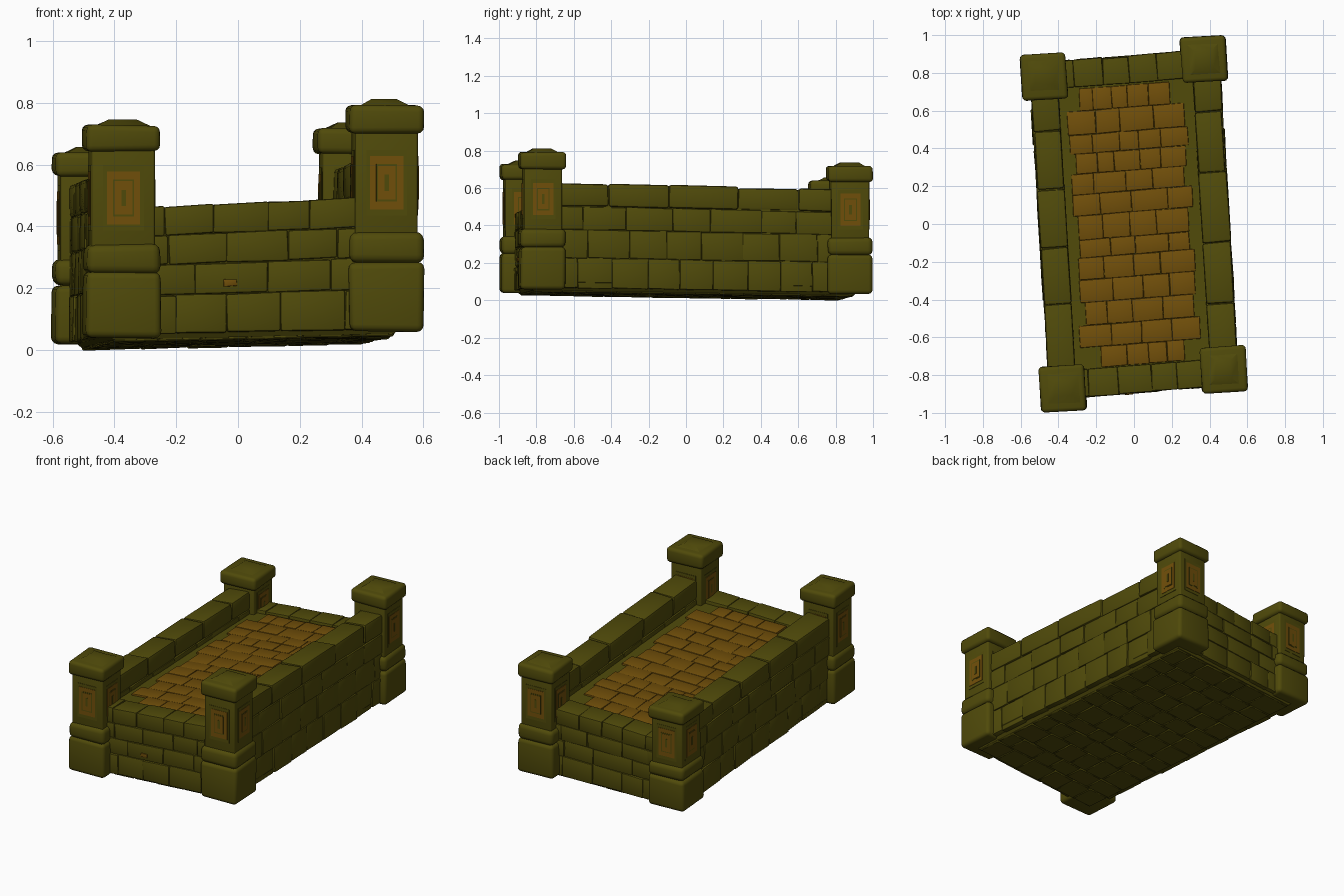
import bpy, bmesh, random
from math import radians
from mathutils import Matrix, Vector

random.seed(4)
cube = bpy.data.objects.get("Cube")
if cube:
    bpy.data.objects.remove(cube)


def material(name, rgb):
    m = bpy.data.materials.new(name)
    m.use_nodes = True
    m.diffuse_color = (*rgb, 1)
    m.node_tree.nodes["Principled BSDF"].inputs["Base Color"].default_value = (*rgb, 1)
    return m


MOSS = material("mossy_stone", (0.08, 0.069, 0.003))
OCHRE = material("ochre_stone", (0.165, 0.078, 0.003))


def block(bm, lo, hi, bevel=0.015, jitter=0.005, segments=2):
    """Add one worn stone between two corners."""
    lo, hi = Vector(lo), Vector(hi)
    verts = bmesh.ops.create_cube(bm, size=1)["verts"]
    for v in verts:
        v.co = (lo + hi) / 2 + v.co * (hi - lo)
        v.co += Vector([random.uniform(-jitter, jitter) for _ in range(3)])
    if bevel:
        edges = list({e for v in verts for e in v.link_edges})
        bmesh.ops.bevel(bm, geom=edges, offset=bevel, segments=segments,
                        profile=0.5, affect='EDGES', clamp_overlap=True)


def splits(a, b, n, shift=0.0):
    """Uneven joint positions along a course."""
    step = (b - a) / n
    inner = [a + step * (i + shift + random.uniform(-0.15, 0.15)) for i in range(1, n)]
    return [a] + inner + [b]


def lean(co):
    """Skew the straight layout into the crooked stance of the bridge."""
    u, v, z = co
    return Vector((u - 0.06 * v, v + 0.08 * u,
                   z + (0.02 + 0.06 * z) * u - (0.015 + 0.015 * z) * v))


def finish(name, bm, mat, matrix=None):
    for v in bm.verts:
        v.co = matrix @ v.co if matrix else lean(v.co)
    me = bpy.data.meshes.new(name)
    bm.to_mesh(me)
    bm.free()
    me.materials.append(mat)
    ob = bpy.data.objects.new(name, me)
    bpy.context.collection.objects.link(ob)
    bpy.ops.object.select_all(action='DESELECT')
    ob.select_set(True)
    bpy.context.view_layer.objects.active = ob
    bpy.ops.object.shade_smooth_by_angle(angle=radians(40))


# Solid core just behind the stone faces
bm = bmesh.new()
block(bm, (-0.493, -0.879, 0.07), (0.493, 0.879, 0.438), 0, 0)
for s in (-1, 1):
    block(bm, (s * 0.429 - 0.062, -0.8, 0.3), (s * 0.429 + 0.062, 0.8, 0.57), 0, 0)
finish("bridge_core", bm, MOSS)

# Long side walls with raised rails
side_levels = [0.045, 0.2, 0.345, 0.465, 0.582]
for s, name in ((-1, "right_side_wall"), (1, "left_side_wall")):
    bm = bmesh.new()
    for row in range(4):
        z0, z1 = side_levels[row:row + 2]
        cuts = splits(-0.8, 0.8, (9, 8, 7, 5)[row], 0.2 * (row % 2))
        for a, b in zip(cuts, cuts[1:]):
            grow = random.uniform(-0.003, 0.005)
            xs = sorted((s * 0.355, s * (0.502 + grow)))
            block(bm, (xs[0], a, z0), (xs[1], b, z1 + (grow if row == 3 else 0)),
                  0.014 if row == 3 else 0.006, 0.003)
    finish(name, bm, MOSS)

# Lower end walls
end_levels = [0.045, 0.17, 0.27, 0.365, 0.459]
for s, name in ((-1, "front_wall"), (1, "back_wall")):
    bm = bmesh.new()
    for row in range(4):
        z0, z1 = end_levels[row:row + 2]
        cuts = splits(-0.45, 0.45, (5, 4, 5, 6)[row], 0.2 * (row % 2))
        for a, b in zip(cuts, cuts[1:]):
            grow = random.uniform(-0.003, 0.005)
            ys = sorted((s * 0.745, s * (0.888 + grow)))
            block(bm, (a, ys[0], z0), (b, ys[1], z1), 0.007, 0.003)
    finish(name, bm, MOSS)

# Small exposed stone on the front wall
bm = bmesh.new()
block(bm, (-0.1, -0.897, 0.193), (-0.057, -0.888, 0.215), 0.003, 0.002)
finish("exposed_front_stone", bm, OCHRE)

# Walkway paving in rows of uneven stones, narrower at both ends
bm = bmesh.new()
rows = splits(-0.74, 0.735, 13)
for i, (a, b) in enumerate(zip(rows, rows[1:])):
    reach = 0.245 if i in (0, 12) else 0.31
    cuts = splits(-reach + random.uniform(-0.02, 0.03), reach + random.uniform(-0.03, 0.01),
                  random.choice((4, 4, 5)), random.uniform(-0.25, 0.25))
    for c, d in zip(cuts, cuts[1:]):
        block(bm, (c, a, 0.42), (d, b, 0.449), 0.005, 0.002)
finish("walkway_paving", bm, OCHRE)

# Sloped footing under the walls, narrowing to the underside
bm = bmesh.new()
for v in bmesh.ops.create_cube(bm, size=1)["verts"]:
    low = v.co.z < 0
    v.co = Vector((v.co.x * (0.91 if low else 1.0), v.co.y * (1.71 if low else 1.77),
                   0.03 if low else 0.075))
finish("sloped_footing", bm, MOSS)

# Underside slabs
bm = bmesh.new()
rows = splits(-0.85, 0.85, 12)
for i, (a, b) in enumerate(zip(rows, rows[1:])):
    cuts = splits(-0.455, 0.455, 6, 0.25 * (i % 2))
    for c, d in zip(cuts, cuts[1:]):
        block(bm, (c, a, 0.022), (d, b, 0.06), 0.005, 0.002, 1)
finish("underside_slabs", bm, MOSS)


def pillar(name, x, y, bottom, top):
    """Corner post: footing, collar, shaft with four framed panels, domed cap."""
    place = Matrix.Translation((x, y, bottom)) @ Matrix.Rotation(radians(3.5), 4, 'Z')
    h = top - bottom

    def stone(bm, half, f0, f1, bevel, jitter=0.003):
        block(bm, (-half, -half, f0 * h), (half, half, f1 * h), bevel, jitter, 3)

    bm = bmesh.new()
    stone(bm, 0.121, 0, 0.3, 0.022)
    stone(bm, 0.12, 0.295, 0.43, 0.026)
    stone(bm, 0.102, 0.4, 0.9, 0.008, 0.001)
    stone(bm, 0.121, 0.855, 0.975, 0.02)
    finish(name + "_pillar", bm, MOSS, place)

    # Shallow four-sided crown on the cap
    bm = bmesh.new()
    crown = bmesh.ops.create_cone(bm, cap_ends=True, segments=4, radius1=0.148,
                                  radius2=0.06, depth=0.045 * h)["verts"]
    bmesh.ops.rotate(bm, verts=crown, matrix=Matrix.Rotation(radians(45), 3, 'Z'))
    for v in crown:
        v.co += Vector((random.uniform(-0.008, 0.008), random.uniform(-0.008, 0.008), 0.98 * h))
    finish(name + "_cap_crown", bm, MOSS, place)

    # Nested panel plates, each a little prouder than the last
    sizes = [("panel_border", 0.066, 0.106, 0.104, MOSS), ("panel", 0.054, 0.086, 0.106, OCHRE),
             ("panel_groove", 0.034, 0.06, 0.1075, MOSS), ("panel_centre", 0.029, 0.054, 0.109, OCHRE),
             ("panel_slot", 0.007, 0.026, 0.1105, MOSS)]
    for label, w, t, out, mat in sizes:
        bm = bmesh.new()
        for k in range(4):
            start = len(bm.verts)
            block(bm, (-w, -out, 0.642 * h - t), (w, -out + 0.008, 0.642 * h + t), 0, 0)
            bm.verts.ensure_lookup_table()
            bmesh.ops.rotate(bm, verts=bm.verts[start:], matrix=Matrix.Rotation(radians(90 * k), 3, 'Z'))
        finish(name + "_" + label, bm, mat, place)


pillar("front_right", -0.377, -0.871, 0.04, 0.745)
pillar("front_left", 0.475, -0.77, 0.06, 0.81)
pillar("back_right", -0.477, 0.78, 0.02, 0.655)
pillar("back_left", 0.37, 0.873, 0.035, 0.735)
